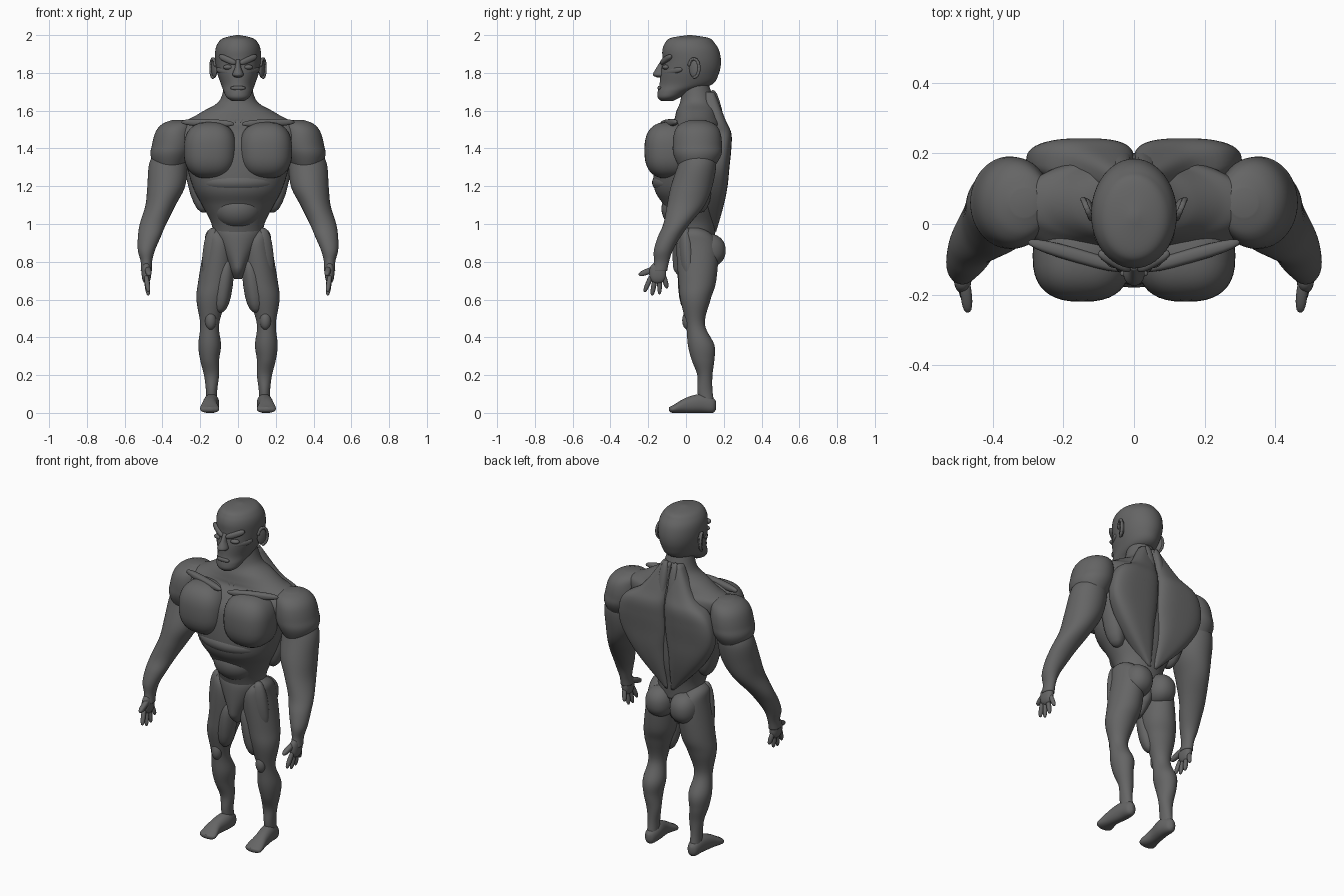
import bpy
import math
from mathutils import Matrix, Vector

cube = bpy.data.objects.get("Cube")
if cube:
    bpy.data.objects.remove(cube)

GREY = (.13, .13, .13, 1)
skin = bpy.data.materials.new("dark_grey_skin")
skin.use_nodes = True
skin.diffuse_color = GREY
shader = skin.node_tree.nodes["Principled BSDF"]
shader.inputs["Base Color"].default_value = GREY


def add(name, verts, faces, pair):
    """Make one smooth object, or a left and a mirrored right one."""
    sides = (("left_", 1), ("right_", -1)) if pair else (("", 1),)
    for prefix, sign in sides:
        mesh = bpy.data.meshes.new(prefix + name)
        points = [(vert[0] * sign, vert[1], vert[2]) for vert in verts]
        loops = faces if sign > 0 else [face[::-1] for face in faces]
        mesh.from_pydata(points, [], loops)
        mesh.materials.append(skin)
        mesh.shade_smooth()
        obj = bpy.data.objects.new(prefix + name, mesh)
        bpy.context.collection.objects.link(obj)


def power(value, exponent):
    return math.copysign(abs(value) ** exponent, value)


def join_rings(rings, count):
    """Faces joining equal rings of points, with capped ends."""
    faces = []
    for ring in range(rings - 1):
        low, high = ring * count, (ring + 1) * count
        for near in range(count):
            far = (near + 1) % count
            faces.append((low + near, low + far, high + far, high + near))
    faces.append(tuple(reversed(range(count))))
    faces.append(tuple(range((rings - 1) * count, rings * count)))
    return faces


def smooth_rows(rows, steps=6):
    """Catmull-Rom interpolation through the rows of a table."""
    result = []
    padded = [rows[0], *rows, rows[-1]]
    for before, start, end, after in zip(padded, padded[1:], padded[2:], padded[3:]):
        for step in range(steps):
            t = step / steps
            result.append([
                b + t / 2 * (c - a + t * (2 * a - 5 * b + 4 * c - d
                                          + t * (3 * (b - c) + d - a)))
                for a, b, c, d in zip(before, start, end, after)])
    result.append(rows[-1])
    return result


def loft(name, rows, pair=True, box=1, matrix=Matrix(), count=48):
    """Stack of ellipses; each row is height, centre x, centre y, radius x, radius y."""
    rings = smooth_rows(rows)
    verts = []
    for height, centre_x, centre_y, radius_x, radius_y in rings:
        for step in range(count):
            angle = math.tau * step / count
            verts.append(matrix @ Vector((
                centre_x + radius_x * power(math.cos(angle), box),
                centre_y + radius_y * power(math.sin(angle), box), height)))
    add(name, verts, join_rings(len(rings), count), pair)


def middle_loft(name, rows):
    """Loft on the centre line; each row is height, centre y, radius x, radius y."""
    loft(name, [(height, 0, *rest) for height, *rest in rows], pair=False)


def blob(name, centre, radii, pair=True, box=1, turn=Matrix.Identity(3), count=40):
    """Ellipsoid, squarer when box is below one."""
    verts, layers = [], count // 2
    for layer in range(layers + 1):
        tilt = math.pi * (layer / layers - .5) * .99
        for step in range(count):
            angle = math.tau * step / count
            unit = (math.cos(tilt) * math.cos(angle),
                    math.cos(tilt) * math.sin(angle), math.sin(tilt))
            local = Vector([r * power(u, box) for r, u in zip(radii, unit)])
            verts.append(Vector(centre) + turn @ local)
    add(name, verts, join_rings(layers + 1, count), pair)


def strand(name, start, end, radius, pair=True):
    """Slim muscle or finger stretched between two points."""
    start, end = Vector(start), Vector(end)
    axis = end - start
    turn = axis.to_track_quat("Z", "Y").to_matrix()
    blob(name, (start + end) / 2, (radius, radius, axis.length / 2),
         pair, box=.8, turn=turn, count=20)


# Trunk with neck and sloping shoulders
middle_loft("torso", [
    (.9, .05, .13, .1), (1, .04, .14, .12), (1.1, .03, .19, .15),
    (1.2, .01, .24, .18), (1.4, .02, .3, .18), (1.48, .04, .33, .16),
    (1.53, .06, .32, .13), (1.56, .06, .25, .12), (1.6, .06, .18, .11),
    (1.65, .06, .1, .09), (1.74, .05, .07, .07)])
blob("rib_arch", (0, -.02, 1.22), (.22, .16, .08), pair=False)
blob("stomach", (0, -.01, 1.08), (.13, .12, .11), pair=False)
blob("chest", (.147, -.09, 1.39), (.14, .13, .15), box=.78)
strand("collar_bone", (.02, -.13, 1.53), (.3, -.05, 1.54), .02)
strand("neck_cord", (.07, .05, 1.7), (.01, -.06, 1.53), .02)

# Broad back plates meeting at the spine
loft("back_plate", [
    (.96, .02, .14, .01, .02), (1.1, .09, .15, .08, .05),
    (1.2, .13, .16, .12, .06), (1.3, .15, .17, .15, .06),
    (1.4, .15, .18, .15, .06), (1.48, .13, .18, .13, .06),
    (1.55, .08, .16, .08, .05), (1.7, .03, .12, .03, .03)], box=.72)
strand("spine_cord", (.03, .14, 1.71), (.04, .21, 1.36), .03)
strand("shoulder_blade", (.07, .2, 1.46), (.27, .18, 1.36), .05)
strand("side_muscle", (.25, .09, 1.42), (.17, .07, 1.06), .06)

# Pelvis and buttocks
middle_loft("pelvis", [
    (.71, .02, .02, .04), (.75, .02, .04, .08), (.8, .03, .06, .1),
    (.94, .04, .13, .11), (1, .04, .13, .09)])
blob("buttock", (.08, .11, .86), (.08, .1, .09), box=.9)

# Legs
loft("leg", [
    (.05, .14, .11, .03, .04), (.12, .14, .1, .03, .04), (.2, .14, .1, .04, .04),
    (.28, .15, .09, .05, .06), (.36, .15, .08, .06, .07), (.47, .15, .05, .05, .05),
    (.6, .14, .05, .08, .08), (.7, .12, .06, .09, .1), (.88, .1, .06, .08, .11),
    (.95, .11, .05, .06, .08), (.98, .12, .04, .02, .03)])
blob("kneecap", (.145, .01, .49), (.03, .03, .05))
strand("inner_thigh", (.06, 0, .82), (.1, .02, .53), .05)
strand("outer_hip", (.13, 0, .98), (.16, .02, .7), .04)

# Feet, lofted from heel to toe
forward = Matrix.Rotation(math.pi / 2, 4, "X")
loft("foot", [
    (-.16, .14, .04, .01, .02), (-.14, .14, .04, .03, .04),
    (-.08, .14, .05, .04, .05), (0, .15, .04, .04, .04),
    (.07, .15, .02, .05, .02), (.09, .15, .02, .02, .01)], box=.9, matrix=forward)

# Arms
loft("shoulder", [
    (1.22, .37, .05, .03, .04), (1.35, .36, .06, .1, .12), (1.42, .345, .06, .11, .13),
    (1.49, .335, .06, .1, .12), (1.53, .32, .06, .08, .09), (1.55, .31, .06, .04, .04)])
loft("arm", [
    (.75, .485, -.14, .03, .04), (.8, .485, -.13, .03, .04), (.86, .485, -.12, .045, .05),
    (.93, .47, -.09, .06, .06), (1, .45, -.05, .07, .07), (1.1, .41, 0, .08, .1),
    (1.2, .38, .03, .1, .11), (1.32, .37, .06, .1, .1), (1.4, .36, .06, .07, .08)])

# Hands with fanned fingers
blob("palm", (.485, -.15, .74), (.025, .045, .055), box=.85)
strand("thumb", (.48, -.15, .77), (.47, -.25, .73), .016)
for number, finger in enumerate(("index", "middle", "ring", "little")):
    lean = .04 * number - .06
    tip = .62 + 8 * (lean + .01) ** 2
    strand(finger + "_finger", (.488, lean / 2 - .15, .735), (.474, lean - .16, tip), .0125)

# Head
middle_loft("head", [
    (1.65, -.1, .03, .03), (1.67, -.09, .06, .06), (1.7, -.06, .075, .09),
    (1.74, 0, .09, .14), (1.8, .02, .11, .155), (1.86, .03, .12, .155),
    (1.92, .025, .12, .15), (1.96, .02, .105, .13), (1.985, .02, .075, .1),
    (2, .02, .01, .01)])
middle_loft("nose", [
    (1.775, -.13, .01, .02), (1.79, -.14, .03, .035), (1.83, -.13, .016, .025),
    (1.87, -.12, .01, .01)])
strand("brow", (.01, -.13, 1.85), (.1, -.08, 1.89), .017)
blob("eye", (.05, -.105, 1.83), (.03, .02, .014))
strand("cheekbone", (.035, -.118, 1.8), (.11, -.02, 1.82), .018)
strand("lip", (-.04, -.14, 1.72), (.04, -.14, 1.72), .011, pair=False)

# Ears with a raised rim
flare = Matrix.Rotation(-.4, 3, "Z")
ear = Vector((.125, .045, 1.825))
blob("ear", ear, (.012, .03, .052), turn=flare)
rim = [ear + flare @ Vector((.008, .03 * math.cos(angle), .05 * math.sin(angle)))
       for angle in (step * .4 - 1.6 for step in range(12))]
for number, (start, end) in enumerate(zip(rim, rim[1:])):
    reach = (end - start) * .4
    strand(f"ear_rim_{number}", start - reach, end + reach, .008)
